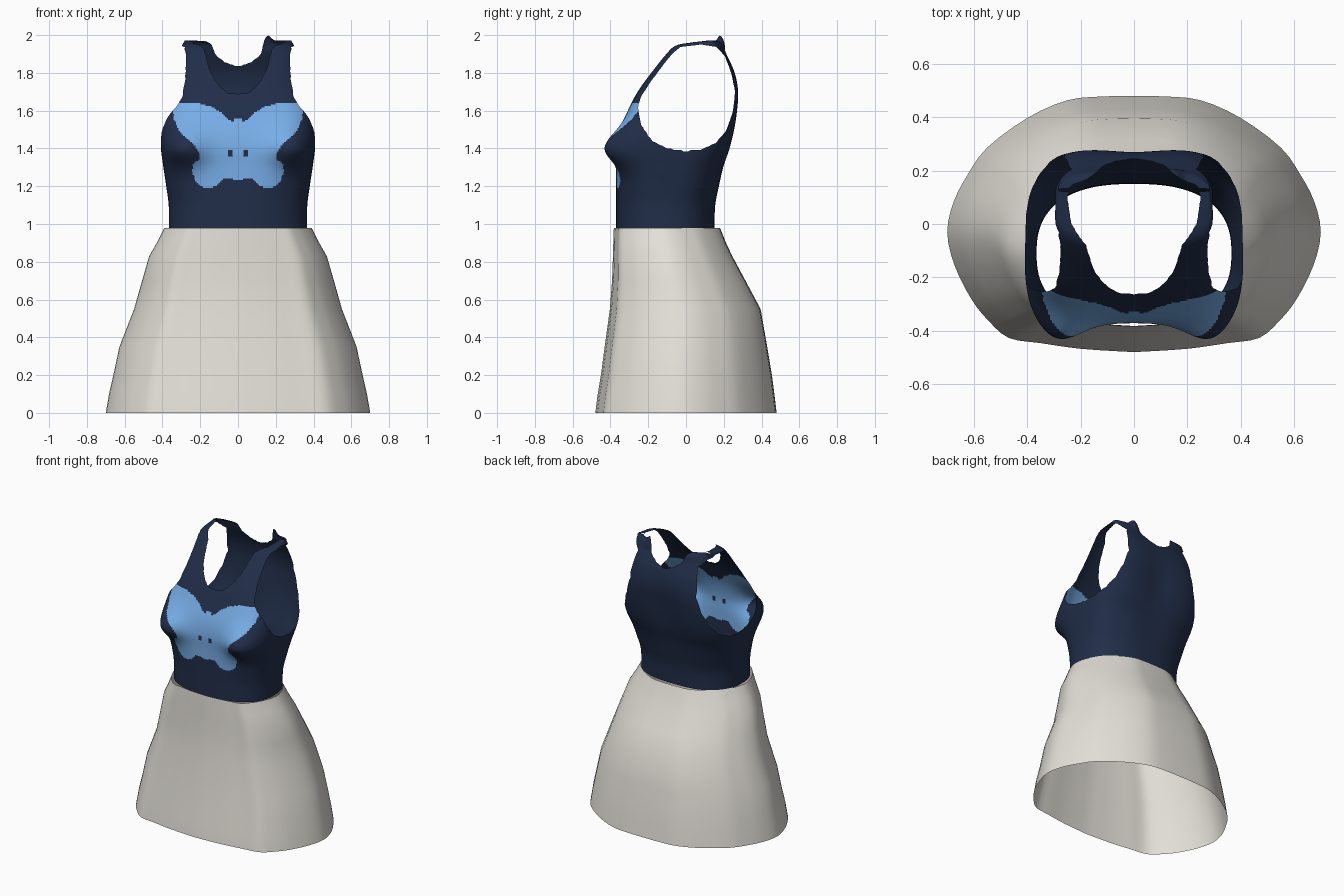
import bpy, bmesh, math

if "Cube" in bpy.data.objects:
    bpy.data.objects.remove(bpy.data.objects["Cube"])


def material(name, rgb):
    m = bpy.data.materials.new(name)
    m.diffuse_color = (*rgb, 1)
    m.use_nodes = True
    m.node_tree.nodes["Principled BSDF"].inputs["Base Color"].default_value = m.diffuse_color
    return m


navy = material("navy cloth", (0.015, 0.027, 0.066))
sky = material("sky blue print", (0.19, 0.43, 0.82))
cream = material("cream cloth", (0.77, 0.745, 0.685))


def smooth_keys(keys, steps):
    """Catmull-Rom through rows of numbers."""
    out = []
    for i in range(len(keys) - 1):
        p0, p1 = keys[max(i - 1, 0)], keys[i]
        p2, p3 = keys[i + 1], keys[min(i + 2, len(keys) - 1)]
        for s in range(steps):
            t = s / steps
            out.append([0.5 * (2 * b + (c - a) * t + (2 * a - 5 * b + 4 * c - d) * t * t
                               + (3 * b - a - 3 * c + d) * t ** 3)
                        for a, b, c, d in zip(p0, p1, p2, p3)])
    out.append(list(keys[-1]))
    return out


def lerp_keys(keys, v):
    for (a, p), (b, q) in zip(keys, keys[1:]):
        if a <= v <= b:
            return p + (q - p) * (v - a) / (b - a)
    return 0.0


def inside(poly, u, v):
    hit = False
    for (a, b), (c, d) in zip(poly, poly[1:] + poly[:1]):
        if (b > v) != (d > v) and u < a + (c - a) * (v - b) / (d - b):
            hit = not hit
    return hit


def loft(bm, rings):
    rows = [[bm.verts.new(p) for p in ring] for ring in rings]
    for lo, hi in zip(rows, rows[1:]):
        for i in range(len(lo)):
            j = (i + 1) % len(lo)
            bm.faces.new((lo[i], lo[j], hi[j], hi[i]))


def finish(name, bm, mats, angle):
    me = bpy.data.meshes.new(name)
    bm.to_mesh(me)
    bm.free()
    for m in mats:
        me.materials.append(m)
    ob = bpy.data.objects.new(name, me)
    bpy.context.collection.objects.link(ob)
    bpy.ops.object.select_all(action='DESELECT')
    ob.select_set(True)
    bpy.context.view_layer.objects.active = ob
    bpy.ops.object.shade_smooth_by_angle(angle=math.radians(angle))


# ---- Skirt: half outline of the hem, mirrored and scaled up the height
half = [(0, -.99), (.28, -.965), (.5, -.92), (.67, -.88), (.78, -.745), (.87, -.58), (.96, -.32),
        (1, -.06), (.965, .18), (.89, .39), (.785, .6), (.57, .83), (.36, .965), (.18, .995), (0, 1)]
half = smooth_keys(half, 3)
outline = half + [(-x, y) for x, y in half[-2:0:-1]]
# z, half width, front y, back y
skirt = [(0, .70, -.485, .48), (.1, .683, -.472, .468), (.2, .66, -.455, .455),
         (.35, .628, -.435, .43), (.55, .55, -.407, .395), (.7, .508, -.395, .315),
         (.83, .47, -.39, .245), (.9, .43, -.388, .212), (.98, .39, -.385, .18)]
bm = bmesh.new()
loft(bm, [[(x * a, (f + b) / 2 + y * (b - f) / 2, z) for x, y in outline]
          for z, a, f, b in skirt])
finish("skirt", bm, [cream], 50)

# ---- Tank top: z, half width, front y, back y, squareness
torso = [(.975, .365, -.37, .15, 2.5), (1.1, .367, -.37, .155, 2.5), (1.2, .38, -.37, .175, 2.7),
         (1.3, .395, -.37, .20, 3), (1.4, .408, -.37, .235, 3.5), (1.5, .41, -.35, .26, 3.7),
         (1.6, .40, -.308, .275, 3.8), (1.7, .36, -.256, .28, 4), (1.8, .333, -.186, .26, 4),
         (1.9, .312, -.108, .215, 4), (1.945, .296, -.06, .198, 4), (1.96, .288, .01, .185, 4),
         (1.968, .284, .08, .17, 4), (1.972, .282, .12, .135, 4)]
SIDES = 320
rings = []
for z, a, f, b, n in smooth_keys(torso, 12):
    ring = []
    for i in range(SIDES):
        t = 2 * math.pi * (i + .5) / SIDES
        c, s = math.cos(t), math.sin(t)
        r = (abs(c) ** n + abs(s) ** n) ** (-1 / n)
        x, y = a * r * c, (f + b) / 2 + (b - f) / 2 * r * s
        if s < 0:  # bust
            sz = .075 if z < 1.4 else .085
            g = math.exp(-((abs(x) - .30) / .10) ** 2 / 1.6 - ((z - 1.4) / sz) ** 2 / 1.6)
            y -= .088 * g * min(1, -s * 2)
        else:  # hollow between the shoulder blades
            y -= .018 * math.exp(-(x / .12) ** 2 - ((z - 1.55) / .2) ** 2) * s
        # raised tip at one shoulder
        tip = .035 * math.exp(-((x - .155) / .025) ** 2) if z > 1.92 and y > .14 else 0
        ring.append((x, y, z + tip))
    rings.append(ring)
bm = bmesh.new()
loft(bm, rings)

# Armholes (side outline) and neck opening (half width along depth)
armhole = [(-.235, 1.52), (-.256, 1.61), (-.24, 1.67), (-.2, 1.735), (-.13, 1.83), (-.075, 1.9),
           (-.03, 1.937), (.08, 1.95), (.16, 1.938), (.205, 1.89), (.24, 1.8), (.26, 1.7),
           (.25, 1.6), (.215, 1.5), (.16, 1.43), (.08, 1.395), (0, 1.385), (-.1, 1.4), (-.18, 1.44)]
neck = [(-.264, 0), (-.258, .06), (-.235, .1), (-.185, .145), (-.13, .165), (-.08, .18),
        (-.04, .21), (0, .235), (.1, .25), (.145, .235), (.165, .18), (.19, .145),
        (.215, .12), (.235, .07), (.245, 0)]


def is_open(p):
    x = abs(p.x)
    return (x > .2 and inside(armhole, p.y, p.z)) or (p.z > 1.67 and x < lerp_keys(neck, p.y))


bmesh.ops.delete(bm, geom=[f for f in bm.faces if is_open(f.calc_center_median())],
                 context='FACES')

# Soften the cut edges
for _ in range(3):
    new = {}
    for v in bm.verts:
        nb = [e.other_vert(v).co for e in v.link_edges if e.is_boundary]
        if len(nb) == 2 and v.co.z > 1.2:
            new[v] = v.co * .5 + (nb[0] + nb[1]) * .25
    for v, co in new.items():
        v.co = co

# Butterfly-shaped chest print with two small dots
wing = [(-.01, 1.56), (.02, 1.56), (.02, 1.54), (.05, 1.55), (.09, 1.59), (.14, 1.62), (.22, 1.643),
        (.33, 1.645), (.345, 1.6), (.338, 1.55), (.315, 1.5), (.27, 1.45), (.235, 1.42),
        (.21, 1.385), (.205, 1.345), (.235, 1.32), (.242, 1.28), (.23, 1.235), (.2, 1.2),
        (.16, 1.19), (.11, 1.2), (.07, 1.245), (.035, 1.245), (.02, 1.23), (-.01, 1.23)]
for f in bm.faces:
    p = f.calc_center_median()
    x = abs(p.x)
    dot = abs(x - .04) < .01 and abs(p.z - 1.375) < .015
    f.material_index = int(p.y < -.1 and inside(wing, x, p.z) and not dot)
finish("tank_top", bm, [navy, sky], 60)
